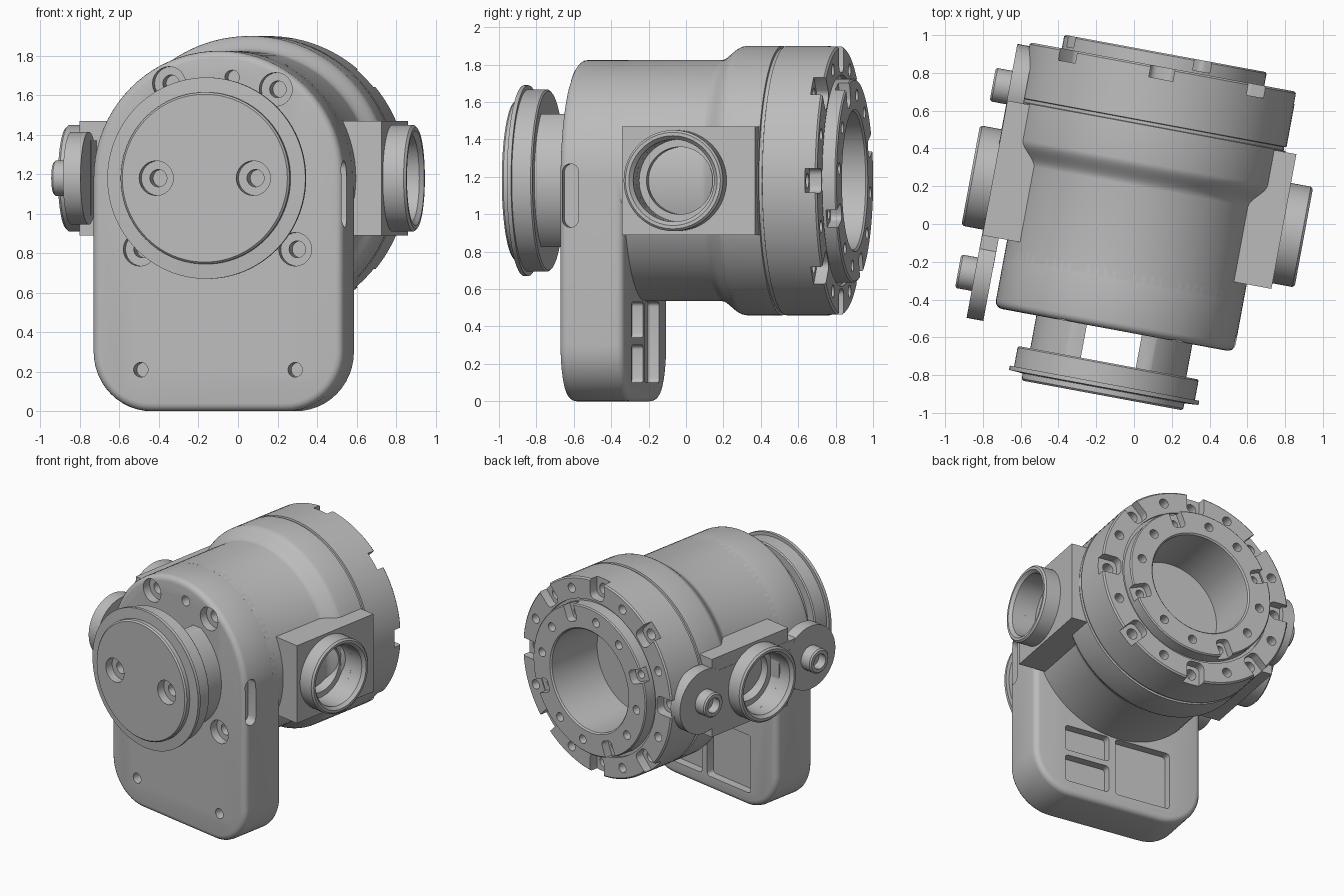
import bpy, bmesh
from math import sin, cos, pi, radians
from mathutils import Matrix, Vector

if bpy.data.objects.get("Cube"):
    bpy.data.objects.remove(bpy.data.objects["Cube"])

grey = bpy.data.materials.new("machined_grey")
grey.use_nodes = True
colour = (0.5, 0.5, 0.5, 1)
grey.diffuse_color = colour
grey.node_tree.nodes["Principled BSDF"].inputs["Base Color"].default_value = colour

H = 1.18                                   # height of the main axis
TURN = Matrix.Rotation(radians(-10.5), 4, 'Z')
ALONG = Matrix.Rotation(-pi / 2, 4, 'X')   # local z becomes +y
SIDE = Matrix.Rotation(pi / 2, 4, 'Y')     # local z becomes +x


def lathe(bm, profile, pos, rot=ALONG, n=64):
    """Spin a closed (radius, height) profile into a solid."""
    new = bmesh.new()
    vs = [new.verts.new((r, 0, h)) for r, h in profile]
    for a, b in zip(vs, vs[1:]):
        new.edges.new((a, b))
    bmesh.ops.spin(new, geom=vs + list(new.edges), cent=(0, 0, 0), axis=(0, 0, 1),
                   angle=2 * pi, steps=n, use_duplicate=False)
    bmesh.ops.remove_doubles(new, verts=new.verts, dist=1e-5)
    merge(bm, new, Matrix.Translation(pos) @ rot)


def merge(bm, new, mat):
    bmesh.ops.transform(new, matrix=mat, verts=new.verts)
    bmesh.ops.recalc_face_normals(new, faces=new.faces)
    me = bpy.data.meshes.new("scratch")
    new.to_mesh(me)
    bm.from_mesh(me)
    bpy.data.meshes.remove(me)
    new.free()


def cyl(bm, r, pos, length, rot=ALONG, n=24):
    lathe(bm, [(0, 0), (r, 0), (r, length), (0, length)], pos, rot, n)


def box(bm, lo, hi, bevel=0, axis=None, mat=Matrix()):
    """Box from corner to corner; bevel all edges, or those along one axis."""
    lo, hi = Vector(lo), Vector(hi)
    new = bmesh.new()
    bmesh.ops.create_cube(new, size=1)
    bmesh.ops.transform(new, verts=new.verts, matrix=Matrix.Translation((lo + hi) / 2)
                        @ Matrix.Diagonal((*(hi - lo), 1)))
    if bevel:
        edges = [e for e in new.edges if axis is None
                 or abs((e.verts[0].co - e.verts[1].co)[axis]) > 1e-4]
        bmesh.ops.bevel(new, geom=edges, offset=bevel, segments=4, profile=0.5, affect='EDGES')
    merge(bm, new, mat)


def make(name, bm):
    me = bpy.data.meshes.new(name)
    bm.to_mesh(me)
    bm.free()
    ob = bpy.data.objects.new(name, me)
    bpy.context.collection.objects.link(ob)
    me.materials.append(grey)
    return ob


def finish(ob, cut=None):
    """Subtract the cutter, turn the part into place and smooth it."""
    if cut:
        cutter = make("cutter", cut)
        cutter.hide_render = True
        mod = ob.modifiers.new("cut", 'BOOLEAN')
        mod.object, mod.operation, mod.solver = cutter, 'DIFFERENCE', 'EXACT'
        mod.use_self = True
        dg = bpy.context.evaluated_depsgraph_get()
        me = bpy.data.meshes.new_from_object(ob.evaluated_get(dg))
        ob.modifiers.clear()
        ob.data = me
        bpy.data.objects.remove(cutter)
    ob.data.transform(TURN)
    bpy.ops.object.select_all(action='DESELECT')
    ob.select_set(True)
    bpy.context.view_layer.objects.active = ob
    bpy.ops.object.shade_smooth_by_angle(angle=radians(32))


def counterbore(bm, x, y, z, r=0.085, depth=0.06, back=1):
    """Stepped screw hole entering at y, going along +y (or -y)."""
    s = -0.02 * back
    for rad, d in ((r, depth), (r * 0.5, depth * 2.5)):
        y0, y1 = sorted((y + s, y + d * back))
        cyl(bm, rad, (x, y0, z), y1 - y0)


# Front housing: round-topped slab with softened edges
W = 0.645
outline = [(W * cos(a), H + W * sin(a)) for a in (pi * i / 40 for i in range(41))]
for sx, start in ((-1, pi), (1, 1.5 * pi)):
    outline += [(sx * (W - 0.3) + 0.3 * cos(a), 0.3 + 0.3 * sin(a))
                for a in (start + pi / 2 * i / 12 for i in range(13))]
bm = bmesh.new()
face = bm.faces.new([bm.verts.new((x, -0.57, z)) for x, z in outline])
out = bmesh.ops.extrude_face_region(bm, geom=[face])
bmesh.ops.translate(bm, vec=(0, 0.35, 0), verts=[v for v in out["geom"] if isinstance(v, bmesh.types.BMVert)])
bmesh.ops.recalc_face_normals(bm, faces=bm.faces)
rim = [e for e in bm.edges if abs(e.verts[0].co.y - e.verts[1].co.y) < 0.01]
bmesh.ops.bevel(bm, geom=rim, offset=0.04, segments=4, profile=0.5, affect='EDGES')
housing = make("front_housing", bm)
cut = bmesh.new()
for x, z in ((-0.25, 0.48), (0.3, 0.45), (0.4, -0.36), (-0.4, -0.36)):
    counterbore(cut, x, -0.57, H + z)
for x, z in ((0.075, 1.69), (-0.395, 0.21), (0.4, 0.21)):
    cyl(cut, 0.037, (x, -0.6, z), 0.12)
for x0, x1, z0, z1 in ((0.07, 0.41, 0.1, 0.3), (0.07, 0.41, 0.34, 0.53), (-0.4, 0.02, 0.1, 0.53)):
    box(cut, (x0, -0.28, z0), (x1, -0.18, z1), 0.025, 1)
box(cut, (0.57, -0.555, 0.93), (0.7, -0.465, 1.27), 0.044, 0)
finish(housing, cut)

# Main body: cylinder flaring into the drilled rear flange
flare = [(0.645 + 0.075 * (3 * t * t - 2 * t ** 3), 0.2 + 0.13 * t) for t in (i / 8 for i in range(9))]
bm = bmesh.new()
lathe(bm, [(0, -0.3), (0.645, -0.3)] + flare + [
    (0.72, 0.525), (0.708, 0.528), (0.708, 0.545), (0.72, 0.548), (0.72, 0.835), (0.71, 0.845),
    (0.565, 0.845), (0.565, 0.825), (0.545, 0.825), (0.545, 0.91), (0.537, 0.918),
    (0.38, 0.918), (0.37, 0.908), (0.37, 0.48), (0, 0.48)], (0, 0, H), n=96)
body = make("main_body", bm)
cut = bmesh.new()


def notch(angle, r, rim, y, width, depth):
    """Counterbore open towards the rim."""
    mat = Matrix.Translation((0, 0, H)) @ Matrix.Rotation(-angle, 4, 'Y')
    box(cut, (r - width, y - depth, -width), (rim + 0.03, y + 0.03, width), width * 0.6, 1, mat)
    cyl(cut, width * 0.6, (r * cos(angle), y - depth - 0.08, H + r * sin(angle)), 0.1)


for i in range(16):
    a = i * pi / 8
    if i % 2:
        cyl(cut, 0.034, (0.64 * cos(a), 0.75, H + 0.64 * sin(a)), 0.12)
    else:
        notch(a, 0.645, 0.72, 0.845, 0.066, 0.065)
for i in range(12):
    a = radians(-22 + 30 * i)
    if i % 3:
        cyl(cut, 0.032, (0.46 * cos(a), 0.83, H + 0.46 * sin(a)), 0.12)
    else:
        notch(a, 0.475, 0.545, 0.918, 0.05, 0.06)
finish(body, cut)

# Side blocks, each with a stepped round port
for side, label in ((1, "left"), (-1, "right")):
    rot = SIDE if side > 0 else Matrix.Rotation(-pi / 2, 4, 'Y')
    bm = bmesh.new()
    box(bm, *[(min(side * 0.5, side * 0.778), -0.205, H - 0.29), (max(side * 0.5, side * 0.778), 0.52, H + 0.29)])
    block = make(label + "_block", bm)
    cut = bmesh.new()
    cyl(cut, 0.22, (side * 0.7, 0.095, H), 0.3, rot, 48)
    cyl(cut, 0.18, (side * 0.6, 0.095, H), 0.3, rot, 48)
    finish(block, cut)
    bm = bmesh.new()
    lathe(bm, [(0.22, 0), (0.27, 0), (0.27, 0.12), (0.258, 0.132), (0.24, 0.132), (0.22, 0.11), (0.22, 0)],
          (side * 0.765, 0.095, H), rot, 64)
    finish(make(label + "_port", bm))

# Mounting ears with socket screws on the right side
for y, way, label in ((0.59, -1, "rear"), (-0.415, 1, "front")):
    bm = bmesh.new()
    cyl(bm, 0.235, (-0.781, y, H), 0.09, SIDE, 48)
    finish(make(label + "_ear", bm))
    bm = bmesh.new()
    y0, y1 = sorted((y + way * 0.05, y + way * 0.3))
    box(bm, (-0.78, y0, H - 0.19), (-0.69, y1, H + 0.19))
    finish(make(label + "_ear_neck", bm))
    bm = bmesh.new()
    lathe(bm, [(0, 0), (0.09, 0), (0.09, 0.085), (0.08, 0.095), (0.055, 0.095), (0.055, 0.03), (0, 0.03)],
          (-0.775, y, H), Matrix.Rotation(-pi / 2, 4, 'Y'), 36)
    finish(make(label + "_ear_screw", bm))

# Front drive disc with two screw holes
bm = bmesh.new()
lathe(bm, [(0, -0.923), (0.425, -0.923), (0.435, -0.913), (0.435, -0.885), (0.51, -0.88), (0.51, -0.857),
           (0.487, -0.857), (0.487, -0.755), (0.479, -0.747), (0, -0.747)], (0, 0, H), n=96)
disc = make("drive_disc", bm)
cut = bmesh.new()
for x in (-0.25, 0.25):
    counterbore(cut, x, -0.923, H, 0.088)
finish(disc, cut)

# Two crescent posts joining the disc to the housing
bm = bmesh.new()
cyl(bm, 0.42, (0, -0.76, H), 0.21, n=64)
posts = make("disc_posts", bm)
cut = bmesh.new()
box(cut, (-0.148, -0.9, H - 0.6), (0.148, -0.4, H + 0.6))
for z in (H - 0.6, H + 0.355):
    box(cut, (-0.6, -0.9, z), (0.6, -0.4, z + 0.245))
finish(posts, cut)
